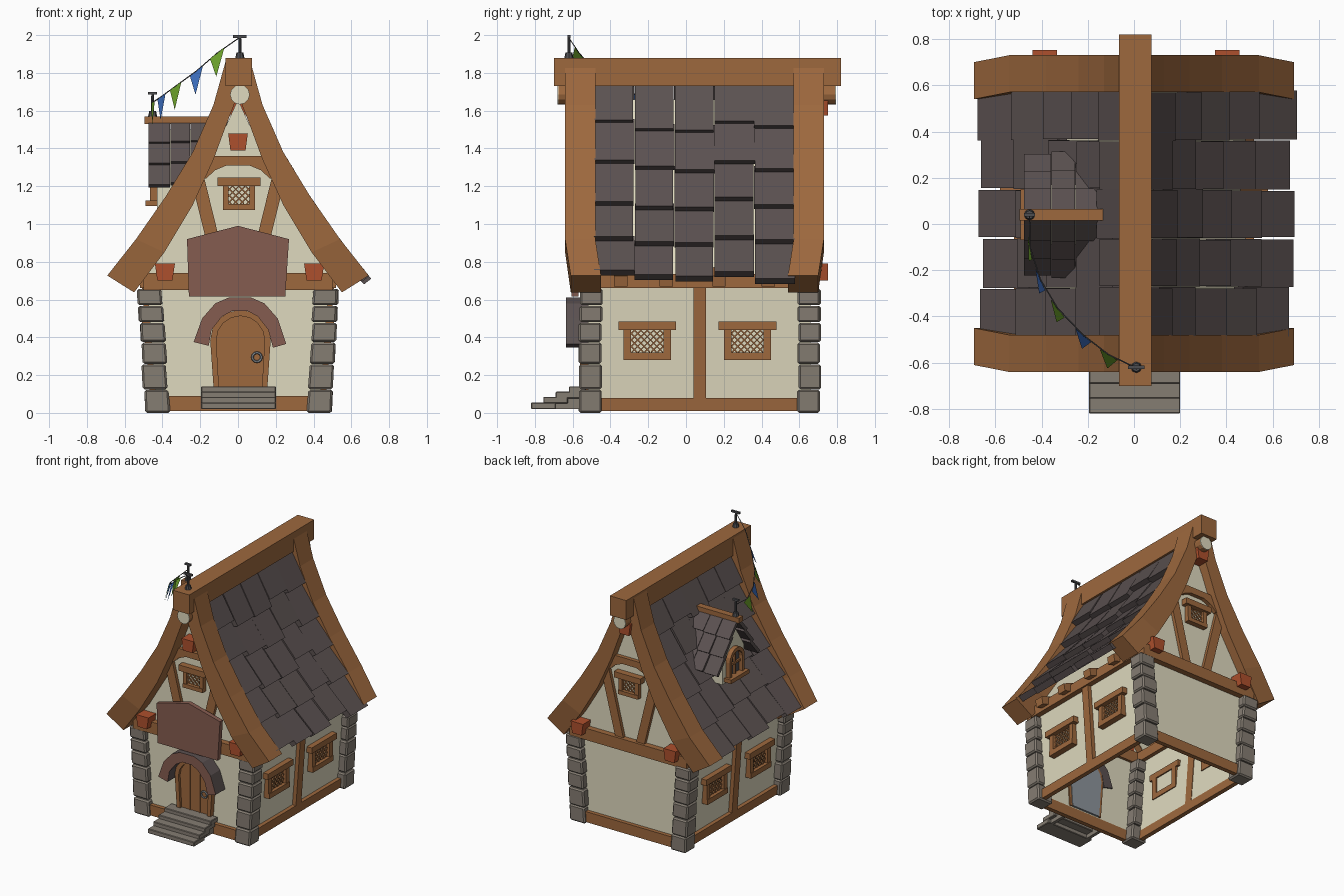
import bpy, bmesh, math, random
from mathutils import Vector

if "Cube" in bpy.data.objects:
    bpy.data.objects.remove(bpy.data.objects["Cube"])
random.seed(4)

def colour(name, r, g, b):
    m = bpy.data.materials.new(name)
    m.diffuse_color = (r, g, b, 1)
    m.use_nodes = True
    m.node_tree.nodes["Principled BSDF"].inputs["Base Color"].default_value = m.diffuse_color
    return m

WOOD = colour("wood", 0.34, 0.14, 0.048)
CREAM = colour("cream_plaster", 0.74, 0.70, 0.52)
STONE = colour("stone", 0.235, 0.205, 0.17)
TILE = colour("tile_plum_grey", 0.105, 0.083, 0.082)
SIGN = colour("red_brown", 0.235, 0.107, 0.08)
BRICK = colour("orange_brick", 0.42, 0.08, 0.026)
METAL = colour("dark_metal", 0.075, 0.075, 0.08)
STEEL = colour("steel", 0.27, 0.30, 0.33)
GREEN = colour("green_cloth", 0.165, 0.39, 0.026)
BLUE = colour("blue_cloth", 0.053, 0.18, 0.60)

def mesh(name, verts, faces, mat, bevel=0):
    me = bpy.data.meshes.new(name)
    me.from_pydata([tuple(v) for v in verts], [], faces)
    bm = bmesh.new()
    bm.from_mesh(me)
    bmesh.ops.recalc_face_normals(bm, faces=bm.faces)
    bm.to_mesh(me)
    bm.free()
    me.materials.append(mat)
    ob = bpy.data.objects.new(name, me)
    bpy.context.collection.objects.link(ob)
    if bevel:
        mod = ob.modifiers.new("bevel", 'BEVEL')
        mod.width, mod.segments = bevel, 1
    return ob

def place(u, v, d, axis):
    return (u, d, v) if axis == 'y' else (d, u, v)

def prism(name, pts, a, b, mat, axis='y', bevel=0, open_bottom=False):
    """Extrude a (u, z) outline from depth a to b along an axis."""
    n = len(pts)
    verts = [place(u, v, d, axis) for d in (a, b) for u, v in pts]
    faces = [tuple(range(n)), tuple(range(n, 2 * n))]
    faces += [(i, (i + 1) % n, n + (i + 1) % n, n + i) for i in range(1 if open_bottom else 0, n)]
    return mesh(name, verts, faces, mat, bevel)

def box(name, x0, x1, y0, y1, z0, z1, mat, bevel=0):
    return prism(name, [(x0, z0), (x1, z0), (x1, z1), (x0, z1)], y0, y1, mat, 'y', bevel)

def band(name, outer, inner, a, b, mat, axis='y'):
    """Strip between two outlines, extruded along an axis."""
    n = len(outer)
    verts = [place(u, v, d, axis) for d in (a, b) for row in (outer, inner) for u, v in row]
    faces = []
    for i in range(n - 1):
        o, p = i, n + i
        q, r = 2 * n + i, 3 * n + i
        faces += [(o, o + 1, p + 1, p), (q, q + 1, r + 1, r), (o, o + 1, q + 1, q), (p, p + 1, r + 1, r)]
    faces += [(e, n + e, 3 * n + e, 2 * n + e) for e in (0, n - 1)]
    return mesh(name, verts, faces, mat)

def arch(cu, cz, r, foot, foot_z, n=8):
    arc = [(cu - r * math.cos(math.pi * i / n), cz + r * math.sin(math.pi * i / n)) for i in range(n + 1)]
    return [(cu - foot, foot_z)] + arc + [(cu + foot, foot_z)]

def window(name, u, z0, z1, hw, fr, d, out, axis):
    """Lattice window; d is the wall plane, out the outward sign."""
    def bar(part, u0, u1, v0, v1, a, b, mat=WOOD):
        prism(name + part, [(u + u0, v0), (u + u1, v0), (u + u1, v1), (u + u0, v1)],
              d + out * a, d + out * b, mat, axis)
    bar("_pane", -hw, hw, z0, z1, -.005, .008, CREAM)
    bar("_sill", -hw - fr, hw + fr, z0 - fr, z0, -.015, .04)
    bar("_lintel", -hw - fr - .028, hw + fr + .028, z1, z1 + .045, -.015, .05)
    for s in (-1, 1):
        bar("_jamb", *sorted((s * hw, s * (hw + fr))), z0, z1, -.015, .035)
    h, cz, t = (z1 - z0) / 2, (z0 + z1) / 2, .005
    for s in (-1, 1):                       # diagonal lattice bars, clipped to the opening
        c = -hw - h + .02
        while c < hw + h:
            lo, hi = max(-hw, c - h), min(hw, c + h)
            if hi - lo > .01:
                pts = [(u + s * x, cz + x - c + k) for x, k in ((lo, -t), (hi, -t), (hi, t), (lo, t))]
                prism(name + "_lattice", pts, d + out * .006, d + out * .016, WOOD, axis)
            c += .034

# plaster shell, open underneath
half = [(.43, .01), (.485, .73), (.43, .81), (.27, 1.06), (.165, 1.27), (.09, 1.46)]
prism("plaster_walls", [(-.43, .01)] + half + [(0, 1.66)] + [(-x, z) for x, z in half[:0:-1]],
      -.52, .66, CREAM, open_bottom=True)

# barge boards, with tips bent inward
outer = [(.063, 1.87), (.13, 1.63), (.24, 1.38), (.38, 1.15), (.54, .92), (.692, .727)]
inner = [(.01, 1.66), (.06, 1.53), (.13, 1.34), (.24, 1.10), (.39, .85), (.55, .638)]
full = lambda h: [(-x, z) for x, z in h[::-1]] + h
for y0, y1, s in ((-.64, -.48, 1), (.57, .73, -1)):
    ob = band("barge_board", full(outer), full(inner), y0, y1, WOOD)
    for v in ob.data.vertices:
        if abs(v.co.x) > .545:
            v.co.y += .03 * s
box("ridge_beam", -.065, .075, -.70, .82, 1.73, 1.88, WOOD)

# roof tiles
def along(s):
    for a, b in zip(outer, outer[1:]):
        a, b = Vector(a), Vector(b)
        if s <= (b - a).length or b == Vector(outer[-1]):
            return a + (b - a).normalized() * s
        s -= (b - a).length

def tile(name, a, b, d0, d1, lift_a, lift_b, t, sx, axis, centre=0):
    d = (b - a).normalized()
    n = Vector((-d.y, d.x))
    a, b = a + n * lift_a, b + n * lift_b
    prism(name, [(centre + sx * p.x, p.y) for p in (a, b, b + n * t, a + n * t)], d0, d1, TILE, axis)

for sx in (1, -1):
    low = .015 if sx < 0 else 0             # the left slope sits a little deeper
    for c in range(5):
        shift = random.uniform(-.03, .02)
        for r in range(5):
            s0, s1 = .13 + r * .236 + shift, .13 + (r + 1) * .236 + shift + random.uniform(-.015, .015)
            y = -.485 + c * .212
            tile("roof_tile", along(max(.11, s0 - .04)), along(s1), y + random.uniform(-.004, .006),
                 y + .208 + random.uniform(-.004, .006), -.095 - low, -.047 - low, .048, sx, 'y')

# gables and end walls, front and back
for yw, o, name in ((-.52, -1, "front"), (.66, 1, "back")):
    ys = lambda a, b: sorted((yw + o * a, yw + o * b))
    box(name + "_sill_beam", -.42, .42, *ys(-.004, .03), .01, .09, WOOD)
    box(name + "_tie_beam", -.50, .50, *ys(-.02, .045), .65, .74, WOOD)
    collar = [(.14, 1.36), (.22, 1.24), (.17, 1.24), (.12, 1.285), (.06, 1.31)]
    prism(name + "_collar", collar + [(-x, z) for x, z in collar[::-1]], *ys(-.01, .03), WOOD)
    for s in (-1, 1):
        prism(name + "_brace", [(s * x, z) for x, z in ((.055, .74), (.125, .74), (.235, 1.18), (.18, 1.25))],
              *ys(-.01, .025), WOOD)
        prism(name + "_bracket", [(s * .395 + .008 + x, z) for x, z in ((-.04, .70), (.04, .70), (.053, .79), (-.053, .79))],
              *ys(0, .093), BRICK)
    zt = 1.39 if o < 0 else 1.575
    prism(name + "_top_bracket", [(x, zt + z) for x, z in ((-.04, 0), (.04, 0), (.052, .09), (-.052, .09))],
          *ys(0, .093), BRICK)
    window(name + "_gable_window", .005, 1.105, 1.2, .055, .03, yw, o, 'y')
    circle = [(.01 + .052 * math.cos(k * math.pi / 6), 1.685 + .052 * math.sin(k * math.pi / 6)) for k in range(12)]
    end = .13 if o > 0 else .155
    prism(name + "_purlin", circle, *ys(.05, end), WOOD)
    prism(name + "_purlin_end", circle, *ys(end, end + .005), CREAM)

# side walls, with the slight outward lean
for s in (-1, 1):
    for part, y0, y1, z0, z1 in (("sill", -.45, .60, .01, .08), ("post", .04, .105, .08, .68)):
        pts = [(s * (x + .073 * z), z) for x, z in ((.426, z0), (.46, z0), (.46, z1), (.426, z1))]
        prism("side_" + part, pts, y0, y1, WOOD)
    box("wall_plate", *sorted((s * .45, s * .52)), -.50, .64, .66, .735, WOOD)
    for y in (-.38, -.14, .14, .40):
        prism("rafter_end", [(s * x, z) for x, z in ((.46, .77), (.58, .725), (.57, .67), (.46, .70))], y, y + .07, WOOD)
    for y in (-.205, .325):
        window("side_window", y, .32, .44, .085, .04, s * .458, s, 'x')
    # corner stones, leaning with the wall
    for yc in (-.505, .652):
        levels = [0, .125, .26, .375, .48, .57, .66]
        for z0, z1 in zip(levels, levels[1:]):
            j = random.uniform(-.004, .004)
            c0, c1 = s * (.428 + .06 * z0) + j, s * (.428 + .06 * z1) + j
            prism("corner_stone", [(c0 - .066, z0), (c0 + .066, z0), (c1 + .064, z1 - .003), (c1 - .064, z1 - .003)],
                  yc - .06 - j, yc + .06 - j, STONE, bevel=.01)

# entrance
hood_out = [(-.235, .375), (-.19, .50), (-.12, .58), (-.05, .61), (.07, .61), (.14, .58), (.21, .50), (.255, .365)]
hood_in = [(-.155, .355), (-.14, .44), (-.085, .51), (-.03, .54), (.05, .54), (.105, .51), (.16, .44), (.185, .345)]
hood = band("door_hood", hood_out, hood_in, -.635, -.51, SIGN)
hood.data.materials.append(TILE)
for f in hood.data.polygons:                # red-brown face, tile-coloured top and sides
    f.material_index = 0 if f.normal.y < -.9 else 1
band("door_frame", arch(.013, .385, .16, .14, .10), arch(.013, .385, .128, .112, .10), -.56, -.51, WOOD)
prism("door_backing", arch(.013, .385, .14, .12, .10), -.53, -.505, STEEL)
prism("door", arch(.013, .385, .132, .115, .10), -.54, -.525, WOOD)
for x in (-.03, .055):
    box("door_batten", x - .004, x + .004, -.546, -.535, .14, .49, WOOD)
bpy.ops.mesh.primitive_torus_add(location=(.10, -.556, .295), rotation=(math.pi / 2, 0, 0), major_radius=.024,
                                 minor_radius=.007, major_segments=12, minor_segments=6)
bpy.context.object.name = "door_ring"
bpy.context.object.data.materials.append(STEEL)
for i, (y, z) in enumerate(((-.82, .055), (-.755, .085), (-.69, .112), (-.62, .14))):
    box("step", -.195, .20, y, min(y + .13, -.53), z - .035, z, STONE, .004)
for x in (-.16, .165):
    prism("step_stringer", [(-.76, .02), (-.53, .02), (-.53, .11), (-.61, .11)], x - .012, x + .012, STONE, 'x')
prism("sign_board", [(-.26, .615), (.25, .615), (.27, .92), (0, .99), (-.27, .92)], -.605, -.57, SIGN)
for x in (-.15, .15):
    box("sign_mount", x - .02, x + .02, -.575, -.51, .68, .72, WOOD)

# dormer on the left slope
C = .04
prism("dormer_walls", [(C + y, z) for y, z in ((-.13, 1.08), (.13, 1.08), (.13, 1.3), (0, 1.5), (-.13, 1.3))],
      -.43, -.15, CREAM, 'x')
for s in (-1, 1):
    for c, (x0, x1) in enumerate(((-.475, -.36), (-.357, -.255), (-.252, -.14))):
        for r in range(3):
            top, end = Vector((.01, 1.53)), Vector((.235 + .01 * (c == 1), 1.19 + .01 * c))
            a, b = top.lerp(end, max(0, r / 3 - .06)), top.lerp(end, (r + 1) / 3)
            tile("dormer_tile", a, b, x0, x1, -.012, .008, .026, s, 'x', C)
box("dormer_ridge", -.495, -.13, C - .025, C + .025, 1.53, 1.57, WOOD)
box("dormer_sill", -.49, -.41, C - .11, C + .11, 1.095, 1.125, WOOD)
band("dormer_window_frame", arch(C, 1.24, .09, .09, 1.125), arch(C, 1.24, .062, .062, 1.125), -.465, -.42, WOOD, 'x')
prism("dormer_pane", arch(C, 1.24, .07, .07, 1.125), -.436, -.425, METAL, 'x')
box("dormer_mullion", -.45, -.43, C - .008, C + .008, 1.125, 1.305, WOOD)
box("dormer_transom", -.45, -.43, C - .065, C + .065, 1.20, 1.216, WOOD)

# finials
for x, y, z, h in ((.01, -.62, 1.88, .12), (-.452, C, 1.57, .13)):
    for r1, r2, z0, z1 in ((.025, .018, z - .005, z + .028), (.009, .007, z, z + h - .005)):
        bpy.ops.mesh.primitive_cone_add(vertices=8, radius1=r1, radius2=r2, depth=z1 - z0, location=(x, y, (z0 + z1) / 2))
        bpy.context.object.name = "finial"
        bpy.context.object.data.materials.append(METAL)
    w = .036 if x > 0 else .024
    box("finial_bar", x - w, x + w, y - .008, y + .008, z + h - .014, z + h, METAL)

# bunting cord and flags
path = [(.005, -.62, 1.985), (-.11, -.565, 1.905), (-.22, -.48, 1.81), (-.33, -.365, 1.73),
        (-.405, -.24, 1.675), (-.45, -.10, 1.645), (-.452, C, 1.655)]
cu = bpy.data.curves.new("bunting_cord", 'CURVE')
cu.dimensions, cu.bevel_depth, cu.bevel_resolution = '3D', .003, 0
sp = cu.splines.new('POLY')
sp.points.add(len(path) - 1)
for p, co in zip(sp.points, path):
    p.co = (*co, 1)
cu.materials.append(METAL)
bpy.context.collection.objects.link(bpy.data.objects.new("bunting_cord", cu))
for i in range(1, 6):
    p = Vector(path[i])
    t = (Vector(path[i + 1]) - Vector(path[i - 1])).normalized() * .054
    mesh("bunting_flag", [p - t, p + t, p + Vector((-.005, -.06, -.125))], [(0, 1, 2)], GREEN if i % 2 else BLUE)
